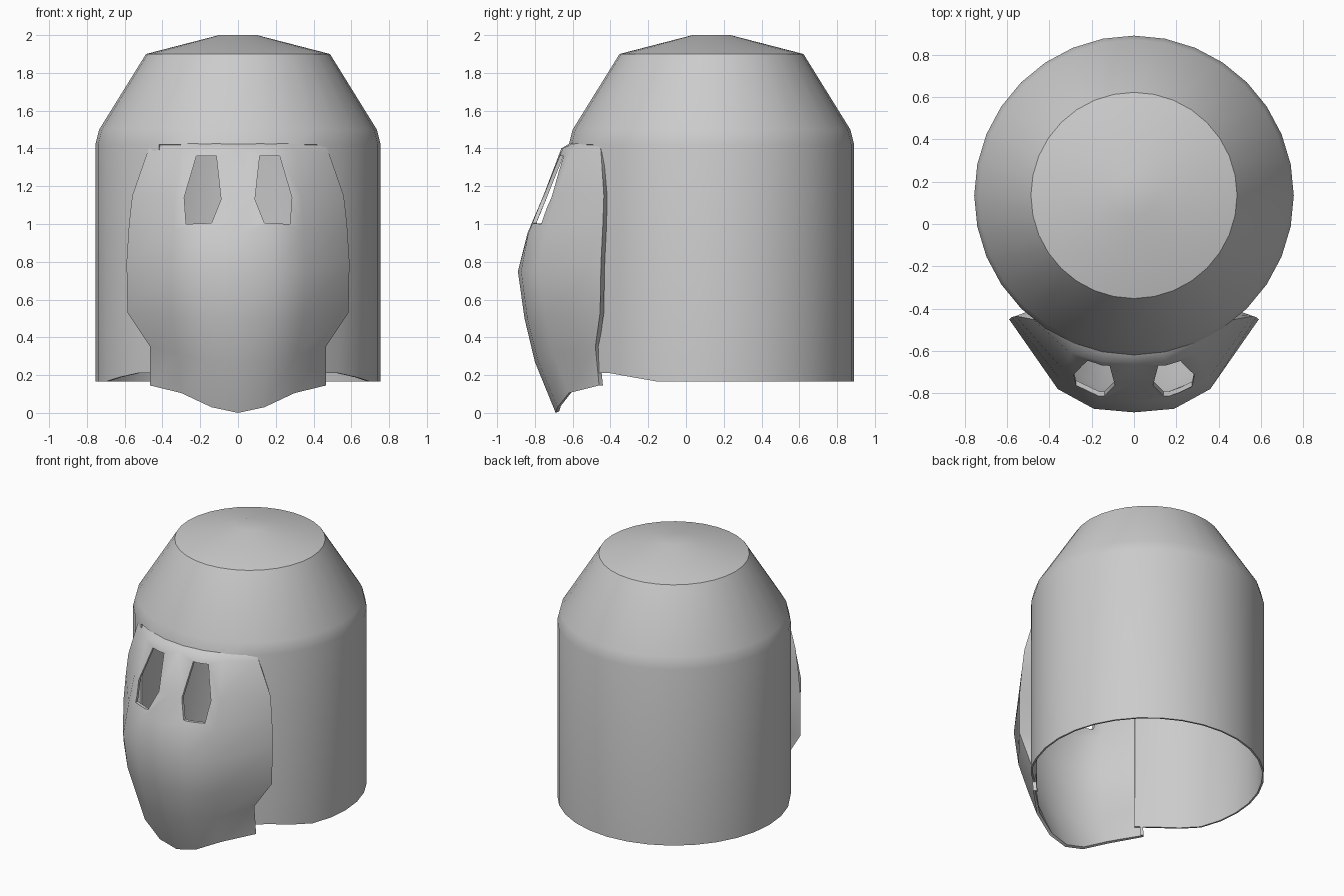
import bpy, bmesh, math

if "Cube" in bpy.data.objects:
    bpy.data.objects.remove(bpy.data.objects["Cube"])

CY = 0.135       # axis of the round shell
SIDES = 32


def make_object(name, bm):
    bmesh.ops.recalc_face_normals(bm, faces=bm.faces)
    mesh = bpy.data.meshes.new(name)
    bm.to_mesh(mesh)
    bm.free()
    ob = bpy.data.objects.new(name, mesh)
    bpy.context.collection.objects.link(ob)
    return ob


def activate(ob):
    bpy.ops.object.select_all(action='DESELECT')
    ob.select_set(True)
    bpy.context.view_layer.objects.active = ob


def apply_all(ob):
    activate(ob)
    for m in list(ob.modifiers):
        bpy.ops.object.modifier_apply(modifier=m.name)


def smooth(ob, deg=40):
    activate(ob)
    bpy.ops.object.shade_smooth_by_angle(angle=math.radians(deg))


def solidify(ob, t):
    m = ob.modifiers.new("wall", 'SOLIDIFY')
    m.thickness = t
    m.offset = -1


# Helmet shell: revolved profile with an open front behind the mask
profile = [(0.755, 0.165), (0.755, 1.42), (0.735, 1.5), (0.487, 1.9), (0.1, 2.0)]
bm = bmesh.new()
rings = []
for r, z in profile:
    ring = []
    for i in range(SIDES):
        a = 2 * math.pi * i / SIDES          # 0 = straight ahead (-y)
        y = CY - r * math.cos(a)
        zz = z
        if z < 0.2:                          # hem lifts toward the front
            t = min(1, max(0, (-0.12 - y) / 0.33))
            zz += 0.048 * t * t * (3 - 2 * t)
        ring.append(bm.verts.new((r * math.sin(a), y, zz)))
    rings.append(ring)
for k in range(len(rings) - 1):
    for i in range(SIDES):
        if k == 0 and (i < 3 or i >= SIDES - 3):
            continue
        j = (i + 1) % SIDES
        bm.faces.new((rings[k][i], rings[k][j], rings[k + 1][j], rings[k + 1][i]))
bm.faces.new(rings[-1])
# open mesh: make sure the cap points up so that walls grow inward
shell = make_object("helmet_shell", bm)
if shell.data.polygons[-1].normal.z < 0:
    shell.data.flip_normals()
solidify(shell, 0.012)
apply_all(shell)
smooth(shell)

# Face mask: half cross-sections from centre to side edge, bottom to top
half_rows = [
    [(0, -.69, 0), (.14, -.68, .03), (.30, -.62, .105), (.465, -.46, .145)],
    [(0, -.80, .27), (.16, -.785, .28), (.31, -.70, .31), (.465, -.48, .35)],
    [(0, -.855, .50), (.18, -.84, .50), (.35, -.745, .51), (.585, -.455, .53)],
    [(0, -.89, .75), (.19, -.873, .75), (.36, -.78, .76), (.59, -.45, .80)],
    [(0, -.84, .95), (.17, -.835, .95), (.345, -.74, .97), (.577, -.44, 1.0)],
    [(0, -.755, 1.15), (.16, -.753, 1.15), (.335, -.69, 1.15), (.56, -.435, 1.15)],
    [(0, -.66, 1.40), (.15, -.652, 1.40), (.30, -.61, 1.39), (.48, -.45, 1.38)],
    [(0, -.618, 1.425), (.14, -.605, 1.425), (.28, -.565, 1.425), (.46, -.455, 1.42)],
]
bm = bmesh.new()
grid = []
for n, row in enumerate(half_rows):
    row = list(row)
    x, y, z = row[-1]
    # return lip from the mask edge back to the shell
    row.append((min(x - 0.015, 0.505), y + 0.02, z))
    full = [(-px, py, pz) for px, py, pz in reversed(row[1:])] + row
    grid.append([bm.verts.new(p) for p in full])
for lo, hi in zip(grid, grid[1:]):
    for i in range(len(lo) - 1):
        bm.faces.new((lo[i], lo[i + 1], hi[i + 1], hi[i]))
mask = make_object("face_mask", bm)
if sum(p.normal.y for p in mask.data.polygons) > 0:
    mask.data.flip_normals()
solidify(mask, 0.02)

# Eye openings, cut straight through the mask
eye = [(.115, 1.36), (.22, 1.36), (.285, 1.14), (.275, 1.0), (.14, 1.005), (.09, 1.13)]
cutters = []
for s in (-1, 1):
    bm = bmesh.new()
    front = [bm.verts.new((s * x, -1.1, z)) for x, z in eye]
    back = [bm.verts.new((s * x, -0.5, z)) for x, z in eye]
    bm.faces.new(front)
    bm.faces.new(back[::-1])
    for i in range(len(eye)):
        j = (i + 1) % len(eye)
        bm.faces.new((front[i], back[i], back[j], front[j]))
    cutter = make_object("eye_cutter", bm)
    cutter.hide_render = True
    cutters.append(cutter)
    m = mask.modifiers.new("eye", 'BOOLEAN')
    m.operation = 'DIFFERENCE'
    m.solver = 'EXACT'
    m.object = cutter
apply_all(mask)
for c in cutters:
    bpy.data.objects.remove(c, do_unlink=True)
smooth(mask)
